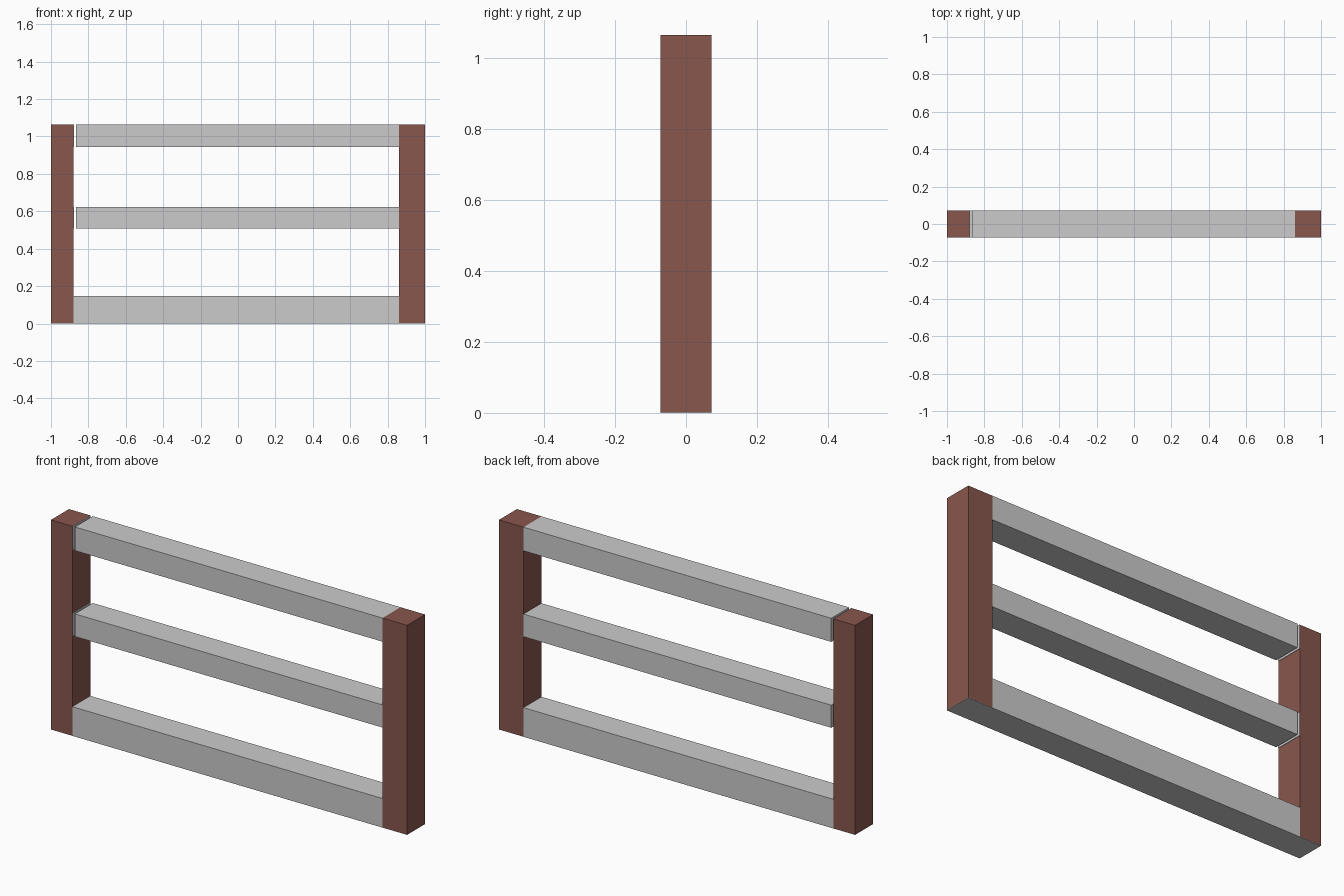
import bpy
import bmesh

if "Cube" in bpy.data.objects:
    bpy.data.objects.remove(bpy.data.objects["Cube"])

HALF_DEPTH = 0.072
TOP = 1.064
LEFT, RIGHT = -0.88, 0.862      # inner faces of the posts
SKIN = 0.002                    # thin grey skin under and against the posts

brown = bpy.data.materials.new("brown")
brown.diffuse_color = (0.25, 0.095, 0.075, 1)
brown.use_nodes = True
brown.node_tree.nodes["Principled BSDF"].inputs["Base Color"].default_value = brown.diffuse_color


def prism(name, outline, mat=None):
    """Extrude an x-z outline through the depth of the fence."""
    mesh = bpy.data.meshes.new(name)
    bm = bmesh.new()
    face = bm.faces.new([bm.verts.new((x, -HALF_DEPTH, z)) for x, z in outline])
    ext = bmesh.ops.extrude_face_region(bm, geom=[face])
    moved = [v for v in ext["geom"] if isinstance(v, bmesh.types.BMVert)]
    bmesh.ops.translate(bm, verts=moved, vec=(0, 2 * HALF_DEPTH, 0))
    bmesh.ops.recalc_face_normals(bm, faces=bm.faces)
    bm.to_mesh(mesh)
    bm.free()
    obj = bpy.data.objects.new(name, mesh)
    bpy.context.collection.objects.link(obj)
    if mat:
        mesh.materials.append(mat)
    return obj


def beam(name, x0, x1, z0, z1, mat=None):
    return prism(name, [(x0, z0), (x1, z0), (x1, z1), (x0, z1)], mat)


# Upright posts
beam("left_post", -1, LEFT, SKIN, TOP, brown)
beam("right_post", RIGHT, 1, SKIN, TOP, brown)

# Bottom rail, whose underside runs on beneath both posts
prism("bottom_rail", [(-1, 0), (1, 0), (1, SKIN), (RIGHT, SKIN), (RIGHT, 0.148),
                      (LEFT, 0.148), (LEFT, SKIN), (-1, SKIN)])

# Upper rails stop just short of the left post, facing a thin end pad
for label, z0, z1 in (("middle", 0.508, 0.623), ("top", 0.944, TOP)):
    beam(label + "_rail", -0.866, RIGHT, z0, z1)
    beam(label + "_rail_pad", LEFT, LEFT + SKIN, z0, z1)
